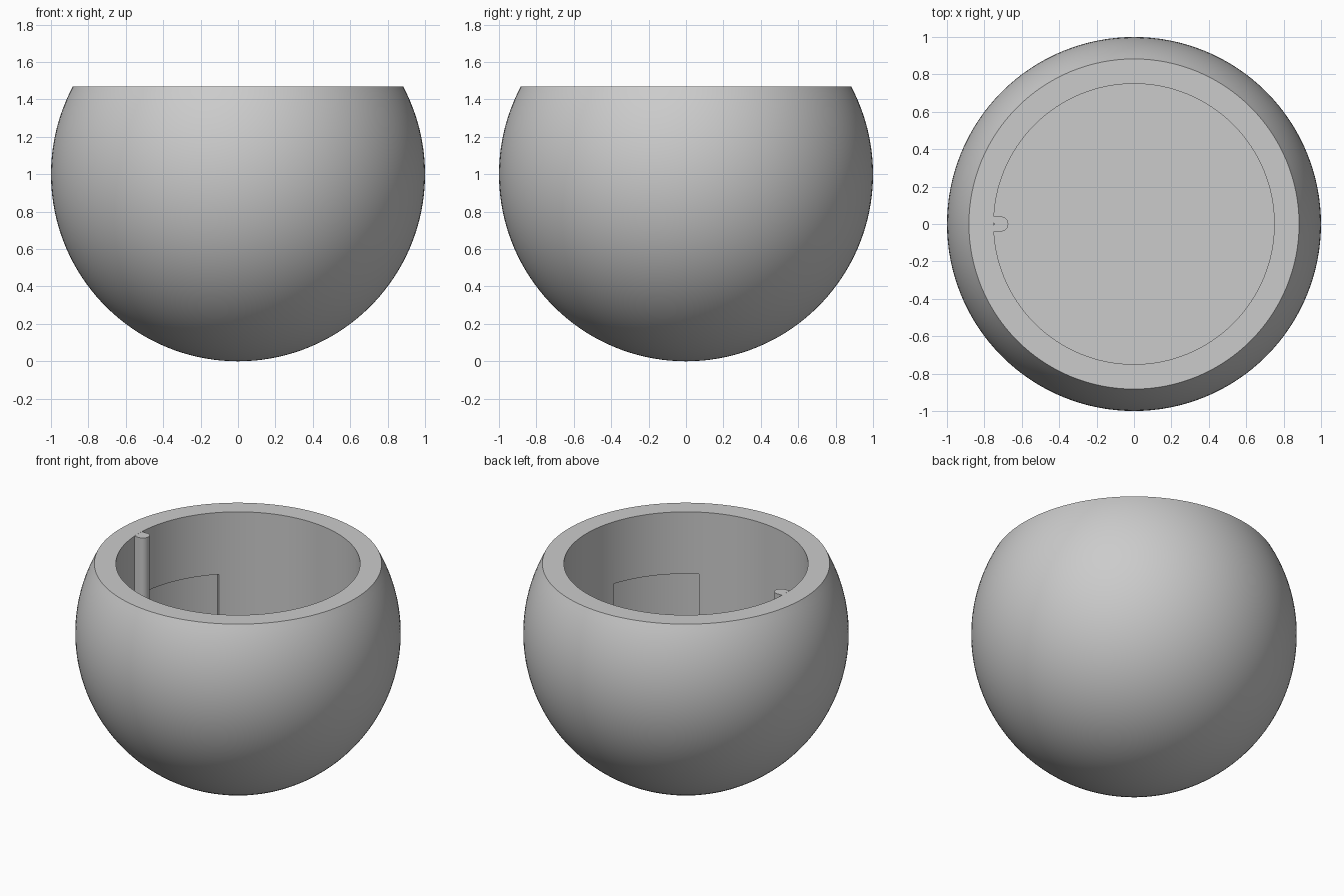
import bpy, bmesh, math
from mathutils import Matrix

if "Cube" in bpy.data.objects:
    bpy.data.objects.remove(bpy.data.objects["Cube"])

SEG = 128
RIM_Z, FLOOR_Z = 1.47, 0.53
BORE_R, POCKET_R = 0.75, 0.81

grey = bpy.data.materials.new("plain_grey")
grey.diffuse_color = (0.6, 0.6, 0.6, 1)
grey.use_nodes = True
grey.node_tree.nodes["Principled BSDF"].inputs["Base Color"].default_value = grey.diffuse_color


def finish(name, bm):
    """Turn a bmesh into a named, coloured object."""
    bmesh.ops.remove_doubles(bm, verts=bm.verts, dist=1e-5)
    bmesh.ops.recalc_face_normals(bm, faces=bm.faces)
    me = bpy.data.meshes.new(name)
    bm.to_mesh(me)
    bm.free()
    me.materials.append(grey)
    ob = bpy.data.objects.new(name, me)
    bpy.context.collection.objects.link(ob)
    return ob


def activate(ob):
    bpy.ops.object.select_all(action='DESELECT')
    ob.select_set(True)
    bpy.context.view_layer.objects.active = ob


def smooth(ob):
    activate(ob)
    bpy.ops.object.shade_smooth_by_angle(angle=math.radians(30))


def lathe(name, profile):
    """Revolve (radius, z) points around the z axis."""
    bm = bmesh.new()
    vs = [bm.verts.new((r, 0, z)) for r, z in profile]
    es = [bm.edges.new(pair) for pair in zip(vs, vs[1:])]
    bmesh.ops.spin(bm, geom=vs + es, cent=(0, 0, 0), axis=(0, 0, 1),
                   angle=math.tau, steps=SEG, use_merge=True)
    return finish(name, bm)


def prism(name, outline, z0, z1):
    """Extrude an (x, y) outline from z0 to z1."""
    bm = bmesh.new()
    face = bm.faces.new([bm.verts.new((x, y, z0)) for x, y in outline])
    top = bmesh.ops.extrude_face_region(bm, geom=[face])["geom"]
    bmesh.ops.translate(bm, vec=(0, 0, z1 - z0),
                        verts=[v for v in top if isinstance(v, bmesh.types.BMVert)])
    return finish(name, bm)


# Ball-shaped bowl: truncated sphere outside, straight bore inside
top_angle = math.asin(RIM_Z - 1)
profile = [(0, 0)]
for i in range(1, 49):
    a = -math.pi / 2 + (top_angle + math.pi / 2) * i / 48
    profile.append((math.cos(a), 1 + math.sin(a)))
profile += [(BORE_R, RIM_Z), (BORE_R, FLOOR_Z), (0, FLOOR_Z)]
bowl = lathe("round_bowl", profile)

# Shallow curved pockets cut into the lower bore wall
for start, end in ((134, 176.7), (-61, -18.5)):
    angles = [math.radians(start + (end - start) * i / 16) for i in range(17)]
    outline = [(POCKET_R * math.cos(a), POCKET_R * math.sin(a)) for a in angles]
    outline += [(0.7 * math.cos(a), 0.7 * math.sin(a)) for a in reversed(angles)]
    cutter = prism("pocket_cutter", outline, FLOOR_Z + 0.02, 1.05)
    cutter.hide_render = True
    mod = bowl.modifiers.new("pocket", 'BOOLEAN')
    mod.operation, mod.solver, mod.object = 'DIFFERENCE', 'EXACT', cutter
    activate(bowl)
    bpy.ops.object.modifier_apply(modifier=mod.name)
    bpy.data.objects.remove(cutter)
smooth(bowl)

# Round-nosed guide rib running down the bore wall
nose = [math.radians(-90 + 180 * i / 16) for i in range(17)]
outline = [(-0.749, -0.04)]
outline += [(-0.712 + 0.04 * math.cos(a), 0.04 * math.sin(a)) for a in nose]
outline.append((-0.749, 0.04))
smooth(prism("guide_rib", outline, FLOOR_Z, RIM_Z))
